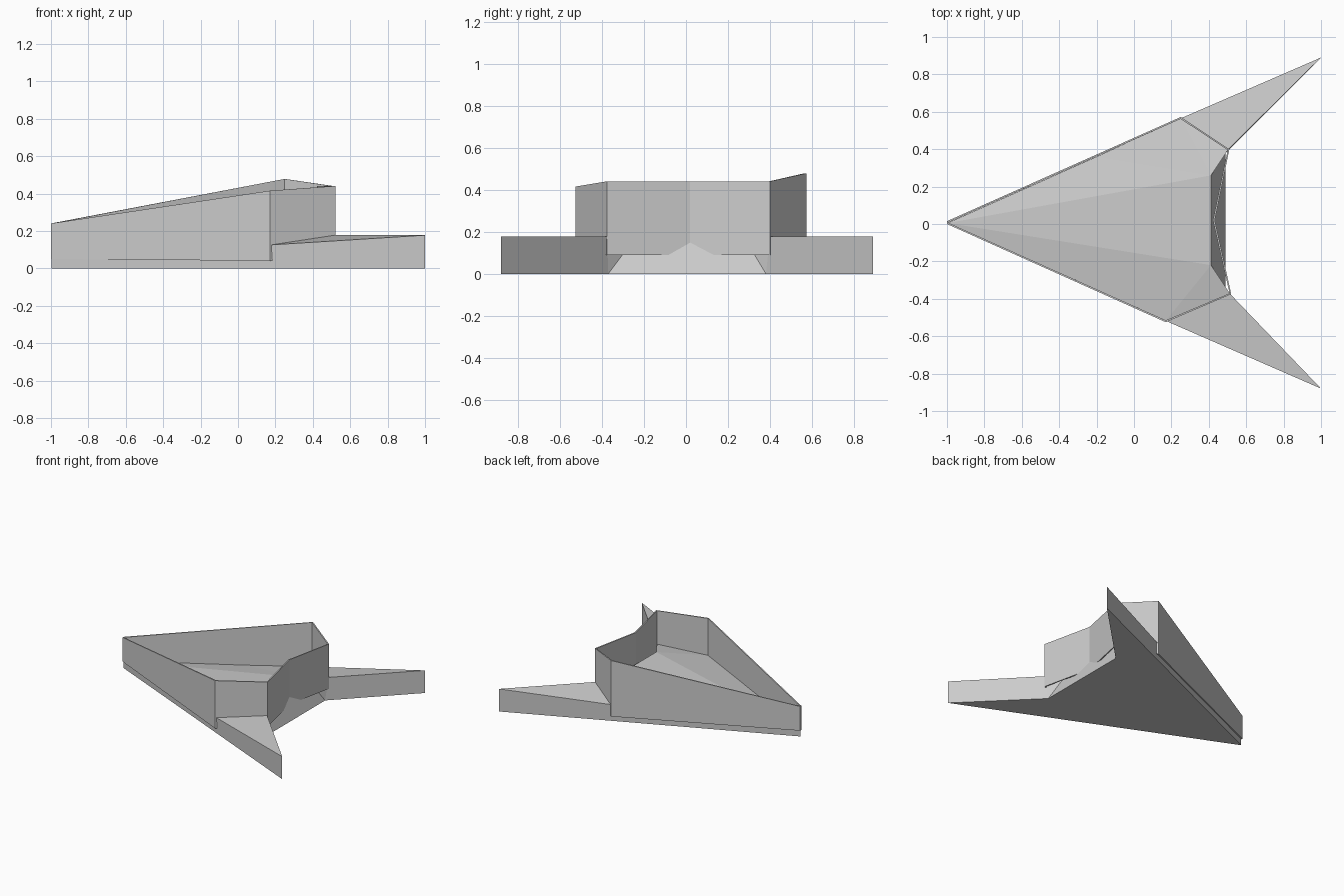
import bpy, bmesh

if "Cube" in bpy.data.objects:
    bpy.data.objects.remove(bpy.data.objects["Cube"])


def build(name, verts, faces):
    mesh = bpy.data.meshes.new(name)
    bm = bmesh.new()
    v = {k: bm.verts.new(co) for k, co in verts.items()}
    for f in faces:
        bm.faces.new([v[k] for k in f])
    bmesh.ops.recalc_face_normals(bm, faces=bm.faces[:])
    bm.to_mesh(mesh)
    bm.free()
    obj = bpy.data.objects.new(name, mesh)
    bpy.context.collection.objects.link(obj)
    return obj


# Swept hull: flat arrow-shaped bottom, gently rising deck, two wing tips
sides = {
    "r": dict(A=(1, -.88), E=(.17, -.518), K=(-.25, -.332), B=(.49, -.37),
              C=(.515, -.375), F=(.412, -.22), ez=.125),
    "l": dict(A=(1, .89), E=(.25, .565), K=(-.2, .36), B=(.49, .38),
              C=(.505, .40), F=(.412, .26), ez=.13),
}
verts = {"T0": (-.997, .005, 0), "T1": (-.997, .005, .055)}
faces = []
for s, p in sides.items():
    for key, src, z in (("A0", "A", 0), ("A1", "A", .177), ("B0", "B", 0),
                        ("C1", "C", .177), ("E1", "E", p["ez"]),
                        ("K1", "K", .1), ("F1", "F", .2)):
        verts[key + s] = (*p[src], z)
    for f in (("T0", "A0", "A1", "E1", "K1", "T1"), ("E1", "A1", "C1"),
              ("A0", "B0", "C1", "A1"), ("B0", "F1", "C1"),
              ("T1", "K1", "F1"), ("K1", "E1", "F1"), ("E1", "C1", "F1"),
              ("T0", "A0", "B0")):
        faces.append([k if k[0] == "T" else k + s for k in f])
faces += [("T1", "F1r", "F1l"), ("B0r", "B0l", "F1l", "F1r"),
          ("T0", "B0r", "B0l")]
build("swept_hull", verts, faces)

# Thin upright wall around the deck: x, y, bottom z, top z
loop = [(-1, 0, .05, .24), (.17, -.525, .04, .415), (.52, -.375, .09, .44),
        (.432, .02, .09, .44), (.51, .40, .09, .44), (.25, .572, .04, .478),
        (-1, .015, .05, .24)]
n = len(loop)
wv, wf = {}, []
for i, (x, y, lo, hi) in enumerate(loop):
    wv["b%d" % i] = (x, y, lo)
    wv["t%d" % i] = (x, y, hi)
    j = (i + 1) % n
    wf.append(("b%d" % i, "b%d" % j, "t%d" % j, "t%d" % i))
wall = build("deck_wall", wv, wf)
mod = wall.modifiers.new("thickness", "SOLIDIFY")
mod.thickness = .01
mod.offset = -1
